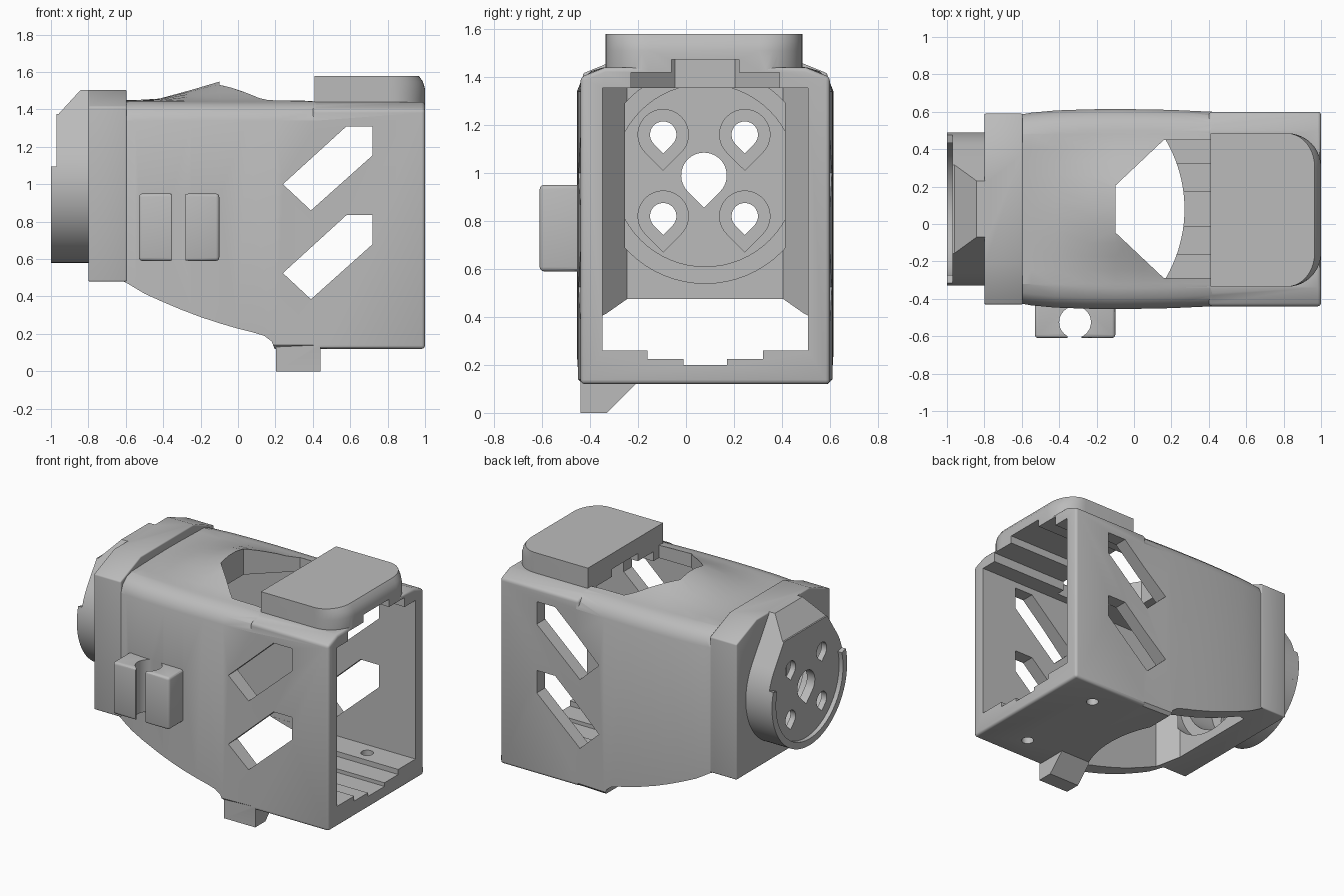
import bpy, bmesh
from math import sin, cos, pi, radians

if "Cube" in bpy.data.objects:
    bpy.data.objects.remove(bpy.data.objects["Cube"], do_unlink=True)

grey = bpy.data.materials.new("plain grey")
grey.use_nodes = True
grey.diffuse_color = (0.5, 0.5, 0.5, 1)
grey.node_tree.nodes["Principled BSDF"].inputs["Base Color"].default_value = (0.5, 0.5, 0.5, 1)

YC, ZC = 0.08, 0.99      # centre line of the housing and of the hub


def skin(name, rings, bevel=0.0):
    """Closed solid from a list of equal rings of points."""
    bm = bmesh.new()
    loops = [[bm.verts.new(p) for p in ring] for ring in rings]
    n = len(loops[0])
    for a, b in zip(loops, loops[1:]):
        for i in range(n):
            j = (i + 1) % n
            bm.faces.new((a[i], a[j], b[j], b[i]))
    bm.faces.new(loops[0][::-1])
    bm.faces.new(loops[-1])
    bmesh.ops.recalc_face_normals(bm, faces=bm.faces)
    if bevel:
        sharp = [e for e in bm.edges if e.calc_face_angle(0) > 0.7]
        bmesh.ops.bevel(bm, geom=sharp, offset=bevel, segments=3, profile=0.5, affect='EDGES')
    mesh = bpy.data.meshes.new(name)
    bm.to_mesh(mesh)
    bm.free()
    mesh.materials.append(grey)
    obj = bpy.data.objects.new(name, mesh)
    bpy.context.collection.objects.link(obj)
    return obj


def prism(name, pts, axis, a, b, bevel=0.0):
    """Extrude a 2D outline along an axis from a to b."""
    place = {"x": lambda p, t: (t, p[0], p[1]),
             "y": lambda p, t: (p[0], t, p[1]),
             "z": lambda p, t: (p[0], p[1], t)}[axis]
    return skin(name, [[place(p, t) for p in pts] for t in (a, b)], bevel)


def rect(u0, u1, v0, v1):
    return [(u0, v0), (u1, v0), (u1, v1), (u0, v1)]


def arc(cu, cv, r, start, end, n=32):
    angles = [radians(start + (end - start) * i / n) for i in range(n + 1)]
    return [(cu + r * cos(t), cv + r * sin(t)) for t in angles]


def circle(cu, cv, r, n=48):
    return arc(cu, cv, r, 0, 360, n)[:-1]


def teardrop(cu, cv, r):
    return arc(cu, cv, r, -45, 225) + [(cu, cv - r * 1.414)]


def mirrored(half):
    """Outline symmetric about the centre line, from (x, offset) pairs."""
    return [(x, YC + d) for x, d in half] + [(x, YC - d) for x, d in reversed(half)]


def combine(target, other, operation):
    mod = target.modifiers.new("combine", 'BOOLEAN')
    mod.operation, mod.object, mod.solver = operation, other, 'EXACT'
    bpy.context.view_layer.update()
    graph = bpy.context.evaluated_depsgraph_get()
    mesh = bpy.data.meshes.new_from_object(target.evaluated_get(graph))
    target.modifiers.clear()
    target.data = mesh
    bpy.data.objects.remove(other, do_unlink=True)


def cut(target, *others):
    for o in others:
        combine(target, o, 'DIFFERENCE')


def add(target, *others):
    for o in others:
        combine(target, o, 'UNION')


# Rounded shell, slightly bulging, with a domed roof
def shell_ring(x, h, top):
    half = [(h - 0.02, 0.12), (h, 0.14), (h, 1.34), (h - 0.02, 1.39), (h - 0.06, 1.425), (h - 0.11, 1.44)]
    for k in range(6):
        d = 0.40 * (1 - k / 5.5)
        half.append((d, 1.442 + (top - 1.442) * cos(pi * d / 0.82) ** 1.5))
    return [(x, YC + d, z) for d, z in half] + [(x, YC - d, z) for d, z in reversed(half)]


shell = skin("housing", [shell_ring(*s) for s in (
    (-0.63, 0.50, 1.45), (-0.55, 0.515, 1.45), (-0.42, 0.527, 1.458), (-0.25, 0.533, 1.505),
    (-0.1, 0.535, 1.55), (0.05, 0.533, 1.56), (0.2, 0.53, 1.53), (0.42, 0.52, 1.446))])

# Swept underside
belly = [(-0.7, 0.51), (-0.6, 0.475), (-0.5, 0.415), (-0.4, 0.37), (-0.3, 0.328), (-0.2, 0.29),
         (-0.1, 0.257), (0, 0.228), (0.08, 0.208), (0.14, 0.19), (0.18, 0.16), (0.2, 0.11),
         (0.2, -0.1), (-0.7, -0.1)]
cut(shell, prism("belly_cutter", belly, "y", -1, 1))

# Square mouth, collar, top plate and locating tab
mouth = [(YC - 0.52, 0.12), (YC + 0.52, 0.12), (YC + 0.52, 1.40), (YC + 0.42, 1.44),
         (YC - 0.42, 1.44), (YC - 0.52, 1.40)]
collar = [(YC - 0.51, 0.48), (YC + 0.51, 0.48), (YC + 0.51, 1.415), (YC + 0.29, 1.505),
          (YC - 0.29, 1.505), (YC - 0.51, 1.415)]
plate_outline = ([(0.41, -0.335), (0.82, -0.335)] + arc(0.82, -0.155, 0.18, -90, 0, 10)[1:]
                 + arc(0.82, 0.305, 0.18, 0, 90, 10) + [(0.41, 0.485)])
plate_rings = [[(x - max(0, x - 0.8) * s, y, z) for x, y in plate_outline]
               for z, s in ((1.40, 0), (1.51, 0), (1.55, 0.06), (1.58, 0.17))]
add(shell,
    prism("mouth", mouth, "x", 0.40, 1.0, 0.018),
    prism("collar", collar, "x", -0.8, -0.595, 0.008),
    skin("top_plate", plate_rings),
    prism("tab", [(-0.44, 0), (-0.33, 0), (-0.19, 0.14), (-0.44, 0.14)], "x", 0.203, 0.44))

# Hub: round below, flattened peak above, sloped at the front of the peak
hub_outline = arc(YC, ZC, 0.41, 33.7, -213.7, 56) + [(YC - 0.15, 1.505), (YC + 0.15, 1.505)]
hub = prism("hub", hub_outline, "x", -0.97, -0.78)
cut(hub, prism("peak_cutter", [(-1.1, 1.375), (-0.96, 1.375), (-0.84, 1.506), (-0.84, 1.7), (-1.1, 1.7)],
               "y", -1, 1))
rim = arc(YC, ZC, 0.41, 15, -195, 48) + arc(YC, ZC, 0.365, -195, 15, 48)
add(hub, prism("hub_rim", rim, "x", -1.0, -0.96))
add(shell, hub)

# Cable clip with a round channel and narrow throat
clip = prism("clip", rect(-0.53, -0.10, -0.61, -0.42), "z", 0.59, 0.95, 0.018)
cut(clip, prism("channel_cutter", circle(-0.315, -0.525, 0.085, 32), "z", 0, 2),
    prism("throat_cutter", rect(-0.355, -0.28, -0.7, -0.53), "z", 0, 2))
add(shell, clip)

# Inner cavity, open below at the rear with a curved floor edge
cut(shell, prism("cavity_cutter", mirrored([(-0.6, 0.325), (-0.48, 0.428), (1.1, 0.428)]), "z", 0.26, 1.355))
floor_edge = arc(-0.46, YC, 0.73, -35.8, 35.8, 24)
cut(shell, prism("floor_cutter", [(-0.48, YC - 0.427), *floor_edge, (-0.48, YC + 0.427),
                                  (-0.59, YC + 0.325), (-0.59, YC - 0.325)], "z", -0.05, 0.6))

# Lengthwise steps in floor and ceiling
for w, z0, z1 in ((0.24, 0.225, 0.3), (0.09, 0.2, 0.3), (0.31, 1.3, 1.42), (0.14, 1.3, 1.473)):
    cut(shell, prism("step_cutter", rect(0.1, 1.1, YC - w, YC + w), "z", z0, z1))

# Roof opening
cut(shell, prism("roof_cutter", mirrored([(-0.1, 0.125), (0.16, 0.37), (0.41, 0.37)]), "z", 1.3, 1.8))

# Slanted side windows
for dz in (0, -0.475):
    window = [(0.24, 1.0), (0.39, 0.86), (0.72, 1.155), (0.72, 1.31), (0.58, 1.31)]
    cut(shell, prism("window_cutter", [(x, z + dz) for x, z in window], "y", -1, 1))

# Floor screw holes
for side in (-1, 1):
    cut(shell, prism("screw_cutter", circle(0.7, YC + side * 0.33, 0.04, 20), "z", 0, 0.4))

# Bores through collar and hub, then the teardrop holes
cut(shell, prism("wide_bore", circle(YC, ZC, 0.45, 64), "x", -0.7, -0.59),
    prism("narrow_bore", circle(YC, ZC, 0.38, 64), "x", -0.91, -0.65),
    prism("centre_hole", teardrop(YC - 0.005, ZC, 0.095), "x", -1.1, -0.8))
for sy in (-1, 1):
    for sz in (-1, 1):
        y, z = YC - 0.005 + sy * 0.17, ZC + sz * 0.17
        cut(shell, prism("recess", teardrop(y, z, 0.105), "x", -0.93, -0.9),
            prism("screw_hole", teardrop(y, z, 0.055), "x", -1.1, -0.8))

# Smooth the curved faces, keep the corners crisp
bpy.ops.object.select_all(action='DESELECT')
shell.select_set(True)
bpy.context.view_layer.objects.active = shell
bpy.ops.object.shade_smooth_by_angle(angle=radians(30))
